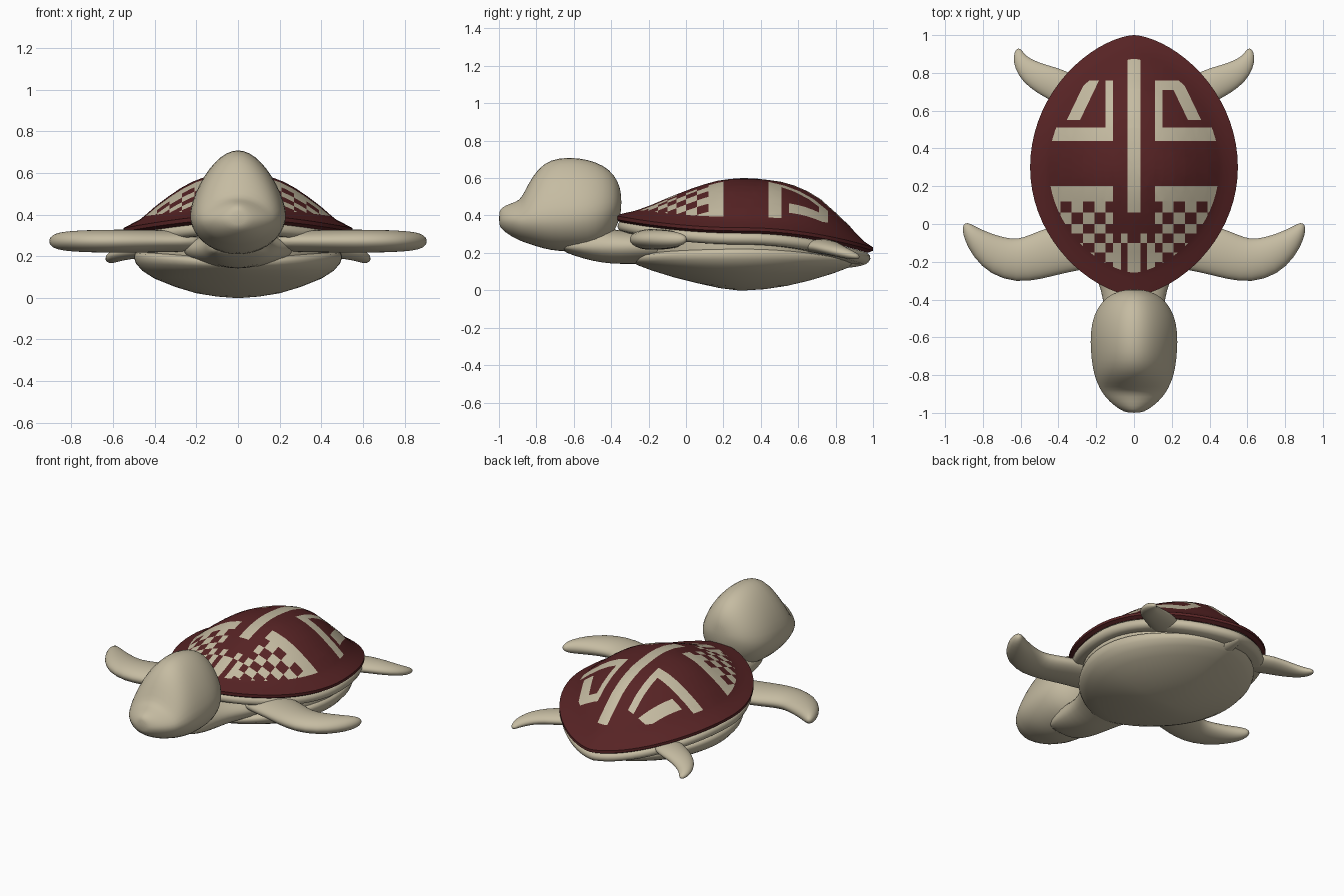
import bpy, bmesh
from math import sin, cos, pi, radians
from mathutils import Vector

if "Cube" in bpy.data.objects:
    bpy.data.objects.remove(bpy.data.objects["Cube"])


def material(name, rgb):
    m = bpy.data.materials.new(name)
    m.use_nodes = True
    m.diffuse_color = (*rgb, 1)
    m.node_tree.nodes["Principled BSDF"].inputs["Base Color"].default_value = (*rgb, 1)
    return m


CREAM = material("cream", (0.56, 0.50, 0.36))
RED = material("dark_red", (0.095, 0.017, 0.018))


def finish(name, bm, mats, angle=60, subsurf=0):
    bmesh.ops.recalc_face_normals(bm, faces=bm.faces)
    me = bpy.data.meshes.new(name)
    bm.to_mesh(me)
    bm.free()
    for m in mats:
        me.materials.append(m)
    me.shade_smooth()
    me.set_sharp_from_angle(angle=radians(angle))
    ob = bpy.data.objects.new(name, me)
    bpy.context.collection.objects.link(ob)
    if subsurf:
        mod = ob.modifiers.new("smooth", "SUBSURF")
        mod.levels = mod.render_levels = subsurf
    return ob


def skin(bm, rings, cap=True):
    """Join successive closed rings of points with quads."""
    loops = [[bm.verts.new(p) for p in r] for r in rings]
    for a, b in zip(loops, loops[1:]):
        n = len(a)
        for i in range(n):
            j = (i + 1) % n
            bm.faces.new((a[i], a[j], b[j], b[i]))
    if cap:
        bm.faces.new(loops[0])
        bm.faces.new(loops[-1])
    return loops


def egg_ring(s, z_side, z_front, z_back, width, front, back, n=72):
    """Egg outline scaled by s, its height blended from side, front and back."""
    pts = []
    for i in range(n):
        t = 2 * pi * i / n
        c, w = cos(t), sin(t)
        x = width * abs(w) ** 1.25 * (1 if w > 0 else -1)
        y = -front * c if c > 0 else -back * c
        end = z_front if c > 0 else z_back
        pts.append((s * x, 0.3 + s * y, z_side * w * w + end * c * c))
    return pts


def egg_skin(bm, rings, width, front, back, cap=True):
    return skin(bm, [egg_ring(*r, width, front, back) for r in rings], cap)


def loft(name, sections, mirror=1, taper=0.0, n=20):
    """Rounded limb along a path; section = x, y, z, half width, up, down."""
    mids = [Vector((s[0] * mirror, s[1], s[2])) for s in sections]
    rings = []
    for i, (_, _, _, w, up, down) in enumerate(sections):
        d = mids[min(i + 1, len(mids) - 1)] - mids[max(i - 1, 0)]
        side = Vector((d.y, -d.x, 0)).normalized()
        ring = []
        for k in range(n):
            c, h = cos(2 * pi * k / n), sin(2 * pi * k / n)
            sx = w * c * (1 - taper * max(h, 0))
            ring.append(mids[i] + side * sx + Vector((0, 0, h * (up if h > 0 else down))))
        rings.append(ring)
    bm = bmesh.new()
    skin(bm, rings)
    return finish(name, bm, [CREAM], 180, 1)


# Shell dome: rings of scale, side height, front height, back height
SHELL = (0.55, 0.68, 0.70)
dome = [(0.1, .598, .595, .598), (0.2, .592, .585, .59), (0.3, .578, .566, .58),
        (0.4, .557, .543, .56), (0.5, .527, .517, .53), (0.6, .49, .49, .487),
        (0.72, .44, .455, .412), (0.82, .392, .43, .345), (0.86, .375, .422, .312),
        (0.93, .355, .412, .262), (1.0, .335, .40, .23), (1.0, .318, .38, .212),
        (0.96, .305, .365, .20)]
bm = bmesh.new()
loops = egg_skin(bm, dome, *SHELL, cap=False)
top = bm.verts.new((0, 0.3, 0.6))
inner = loops[0]
for i in range(len(inner)):
    bm.faces.new((inner[i], inner[(i + 1) % len(inner)], top))
ring_line = set()
for f in bm.faces:
    if all(v in loops[7] or v in loops[8] for v in f.verts):
        ring_line.add(f)
field_tag = bm.faces.layers.int.new("zone")
field_verts = {v for lp in loops[:8] for v in lp} | {top}
for f in bm.faces:
    f[field_tag] = 1 if f in ring_line else 2 if all(v in field_verts for v in f.verts) else 0

# Cut the painted pattern's edges into the dome
COLS = [.035, .07, .11, .15, .21, .27, .33, .39]
ROWS = [-.2, -.15, -.1, -.05, 0, .06, .12]
LEG = Vector((1, 0.48, 0))


def cut(point, normal):
    faces = [f for f in bm.faces if f[field_tag] == 2]
    geom = faces + list({e for f in faces for e in f.edges}) + list({v for f in faces for v in f.verts})
    bmesh.ops.bisect_plane(bm, geom=geom, plane_co=point, plane_no=normal, dist=1e-5)


for x in COLS:
    cut((x, 0, 0), (1, 0, 0))
    cut((-x, 0, 0), (1, 0, 0))
for y in ROWS + [.2, .44, .51, .55, .71, .76, .88]:
    cut((0, y, 0), (0, 1, 0))
for sign in (1, -1):
    for off in (-.035, .035):
        cut((sign * (.345 + off), .5, 0), (sign * LEG.x, LEG.y, 0))


def is_cream(x, y):
    a = abs(x)
    if y < .12:                                  # chequered front
        if a < .11 and y > -.05:
            return a < .035 and y > .06
        col, row = sum(a > c for c in COLS), sum(y > r for r in ROWS)
        return (col + row) % 2 == 0 if y > -.15 or a > .11 else col % 2 == 0
    if a < .035:                                 # centre stripe
        return y < .88
    if a < .11:
        return False
    if y < .2 or .44 < y < .51:                  # cross bars
        return True
    if .51 < y < .76 and a < .15:                # upright bars
        return True
    if .71 < y < .76 and .15 < x < .22:          # arch top
        return True
    leg = a - .345 + .48 * (y - .5)              # slanted legs
    return .55 < y < .76 and abs(leg) < .035


for f in bm.faces:
    c = f.calc_center_median()
    zone = f[field_tag]
    f.material_index = 1 if zone == 1 or (zone == 2 and is_cream(c.x, c.y)) else 0
finish("shell_dome", bm, [RED, CREAM], 50)

# Rounded lip under the shell edge
bm = bmesh.new()
lip = [(s, .335 - d, .40 - d, .23 - d) for s, d in
       [(.85, .03), (.955, .03), (.975, .045), (.98, .062), (.965, .08), (.93, .09), (.8, .09)]]
egg_skin(bm, lip, *SHELL)
finish("shell_lip", bm, [CREAM], 70)

# Body filling between shell and belly
bm = bmesh.new()
egg_skin(bm, [(.9, .29, .34, .18), (.92, .24, .26, .16), (.9, .17, .18, .14)], .53, .62, .63)
finish("body_core", bm, [CREAM])

# Belly plate
bm = bmesh.new()
belly = [(.8, .225, .19, .165), (.95, .225, .19, .165), (.99, .215, .18, .158), (1, .195, .165, .15),
         (.98, .165, .15, .135), (.92, .13, .132, .115), (.8, .092, .105, .088), (.6, .052, .068, .052),
         (.4, .022, .038, .024), (.2, .006, .012, .006), (.04, 0, 0, 0)]
egg_skin(bm, belly, .5, .6, .6)
finish("belly_plate", bm, [CREAM], 70)

# Head with raised crown and blunt snout
loft("head", [(0, y, z, w, u, d) for y, z, w, u, d in [
    (-1.0, .38, .035, .04, .03), (-.985, .38, .075, .065, .055), (-.94, .38, .135, .085, .09),
    (-.89, .38, .175, .10, .115), (-.865, .385, .188, .14, .13), (-.82, .39, .21, .225, .15),
    (-.76, .395, .225, .29, .175), (-.68, .40, .235, .315, .195), (-.57, .41, .238, .303, .205),
    (-.48, .42, .218, .27, .21), (-.41, .44, .175, .21, .18), (-.365, .46, .115, .13, .11),
    (-.345, .47, .04, .05, .05)]], taper=0.25)

# Neck and shoulders
loft("neck", [(0, y, .235, w, u, d) for y, w, u, d in [
    (-.68, .10, .10, .02), (-.6, .14, .12, .05), (-.5, .155, .11, .08), (-.4, .165, .09, .095),
    (-.3, .19, .085, .095), (-.2, .25, .085, .095), (-.05, .32, .08, .09)]])

# Flippers on both sides
front = [(.16, -.10, .12, .05), (.3, -.115, .13, .052), (.42, -.14, .13, .055), (.52, -.175, .122, .056),
         (.62, -.197, .117, .056), (.72, -.17, .107, .054), (.80, -.115, .08, .05),
         (.86, -.055, .05, .042), (.885, -.015, .028, .028), (.893, .003, .01, .01)]
rear = [(.28, .66, .24, .09, .04), (.4, .735, .235, .09, .04), (.48, .765, .228, .08, .038),
        (.55, .805, .215, .067, .034), (.592, .85, .20, .048, .03), (.612, .895, .187, .03, .022),
        (.612, .93, .178, .012, .01)]
for side, m in (("left", 1), ("right", -1)):
    loft(f"front_flipper_{side}", [(x, y, .272, w, h, h) for x, y, w, h in front], m)
    loft(f"rear_flipper_{side}", [(x, y, z, w, h, h) for x, y, z, w, h in rear], m)

# Short tail
loft("tail", [(0, y, .155, w, w * .7, w * .7) for y, w in
              [(.8, .06), (.88, .05), (.94, .035), (.965, .02), (.975, .006)]])
